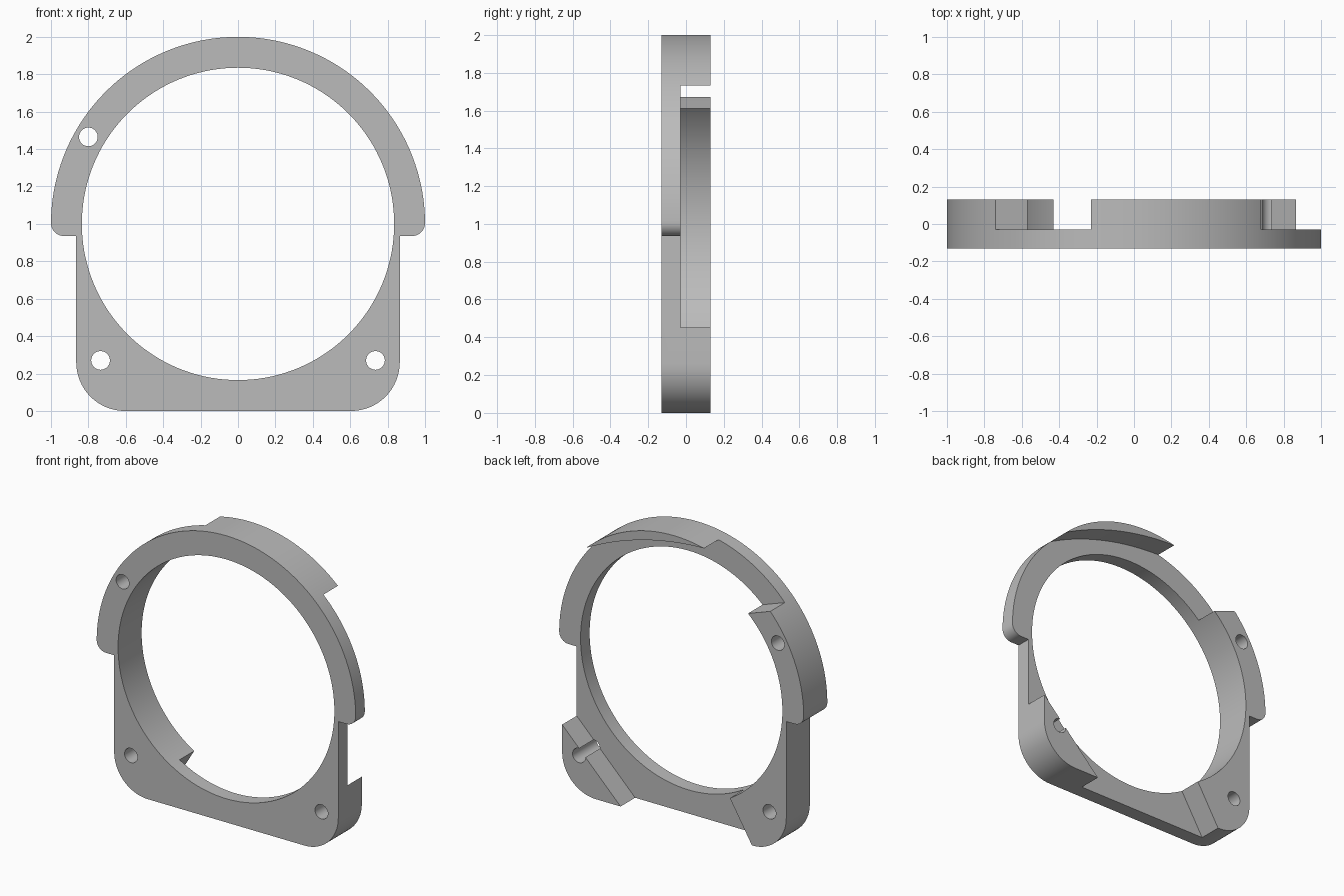
import bpy, bmesh
from math import sin, cos, radians, hypot, atan2, degrees

if "Cube" in bpy.data.objects:
    bpy.data.objects.remove(bpy.data.objects["Cube"], do_unlink=True)

FRONT, STEP, BACK = -0.13, -0.03, 0.13


def arc(cx, cz, r, a0, a1, n):
    """Points on an arc in the XZ plane, angles in degrees."""
    angles = [radians(a0 + (a1 - a0) * i / n) for i in range(n + 1)]
    return [(cx + r * cos(a), cz + r * sin(a)) for a in angles]


def prism(name, points, y0, y1):
    """Extrude an XZ outline along Y."""
    bm = bmesh.new()
    face = bm.faces.new([bm.verts.new((x, y0, z)) for x, z in points])
    grown = bmesh.ops.extrude_face_region(bm, geom=[face])["geom"]
    verts = [v for v in grown if isinstance(v, bmesh.types.BMVert)]
    bmesh.ops.translate(bm, verts=verts, vec=(0, y1 - y0, 0))
    bmesh.ops.recalc_face_normals(bm, faces=bm.faces[:])
    mesh = bpy.data.meshes.new(name)
    bm.to_mesh(mesh)
    bm.free()
    obj = bpy.data.objects.new(name, mesh)
    bpy.context.collection.objects.link(obj)
    return obj


def cut(body, cutter):
    """Subtract the cutter and discard it."""
    cutter.hide_render = True
    mod = body.modifiers.new("cut", "BOOLEAN")
    mod.operation, mod.solver, mod.object = "DIFFERENCE", "EXACT", cutter
    bpy.ops.object.select_all(action="DESELECT")
    body.select_set(True)
    bpy.context.view_layer.objects.active = body
    bpy.ops.object.modifier_apply(modifier=mod.name)
    bpy.data.objects.remove(cutter, do_unlink=True)


# Outline: half circle with rounded side tabs on a round-cornered base
right_half = arc(0.605, 0.26, 0.26, -90, 0, 16)
right_half += [(0.865, 0.935)] + arc(0.93, 1.005, 0.07, -90, 0, 8)
right_half += arc(0, 1, 1, 1, 90, 60)
left_half = [(-x, z) for x, z in reversed(right_half[:-1])]
frame = prism("bracket_frame", right_half + left_half, FRONT, BACK)

# Main round opening
cut(frame, prism("opening_cutter", arc(0, 1, 0.835, 0, 357.5, 143), -0.5, 0.5))

# Rear relief: leaves a top crescent, a side wall and a lower corner block
tip_a, tip_b, bulge = (-0.23, 1.973), (0.68, 1.733), 0.055
chord = hypot(tip_b[0] - tip_a[0], tip_b[1] - tip_a[1])
radius = chord ** 2 / (8 * bulge) + bulge / 2
normal = atan2(tip_b[0] - tip_a[0], tip_a[1] - tip_b[1])
mid_x, mid_z = (tip_a[0] + tip_b[0]) / 2, (tip_a[1] + tip_b[1]) / 2
cx = mid_x - (radius - bulge) * cos(normal)
cz = mid_z - (radius - bulge) * sin(normal)
spread = degrees(atan2(chord / 2, radius - bulge))
crescent = arc(cx, cz, radius, degrees(normal) + spread, degrees(normal) - spread, 24)
relief = [(-0.40, 1.55), (-0.57, 1.61), (-0.74, 1.67), (-1.08, 1.79), (-0.8, 2.2), (-0.3, 2.2)]
relief += crescent + [(1.2, 1.733), (1.2, 0.786), (0.314, -0.1)]
relief += [(-0.66, -0.1), (-0.36, 0.4)]
cut(frame, prism("relief_cutter", relief, STEP, 0.4))

# Screw holes
for x, z in [(-0.8, 1.465), (-0.735, 0.27), (0.735, 0.27)]:
    cut(frame, prism("hole_cutter", arc(x, z, 0.05, 0, 348.75, 31), -0.5, 0.5))

# Plain grey finish
grey = bpy.data.materials.new("plain_grey")
grey.use_nodes = True
colour = (0.5, 0.5, 0.5, 1)
grey.diffuse_color = colour
grey.node_tree.nodes["Principled BSDF"].inputs["Base Color"].default_value = colour
frame.data.materials.clear()
frame.data.materials.append(grey)
for poly in frame.data.polygons:
    poly.material_index = 0

bpy.ops.object.select_all(action="DESELECT")
frame.select_set(True)
bpy.context.view_layer.objects.active = frame
bpy.ops.object.shade_smooth_by_angle(angle=radians(30))
